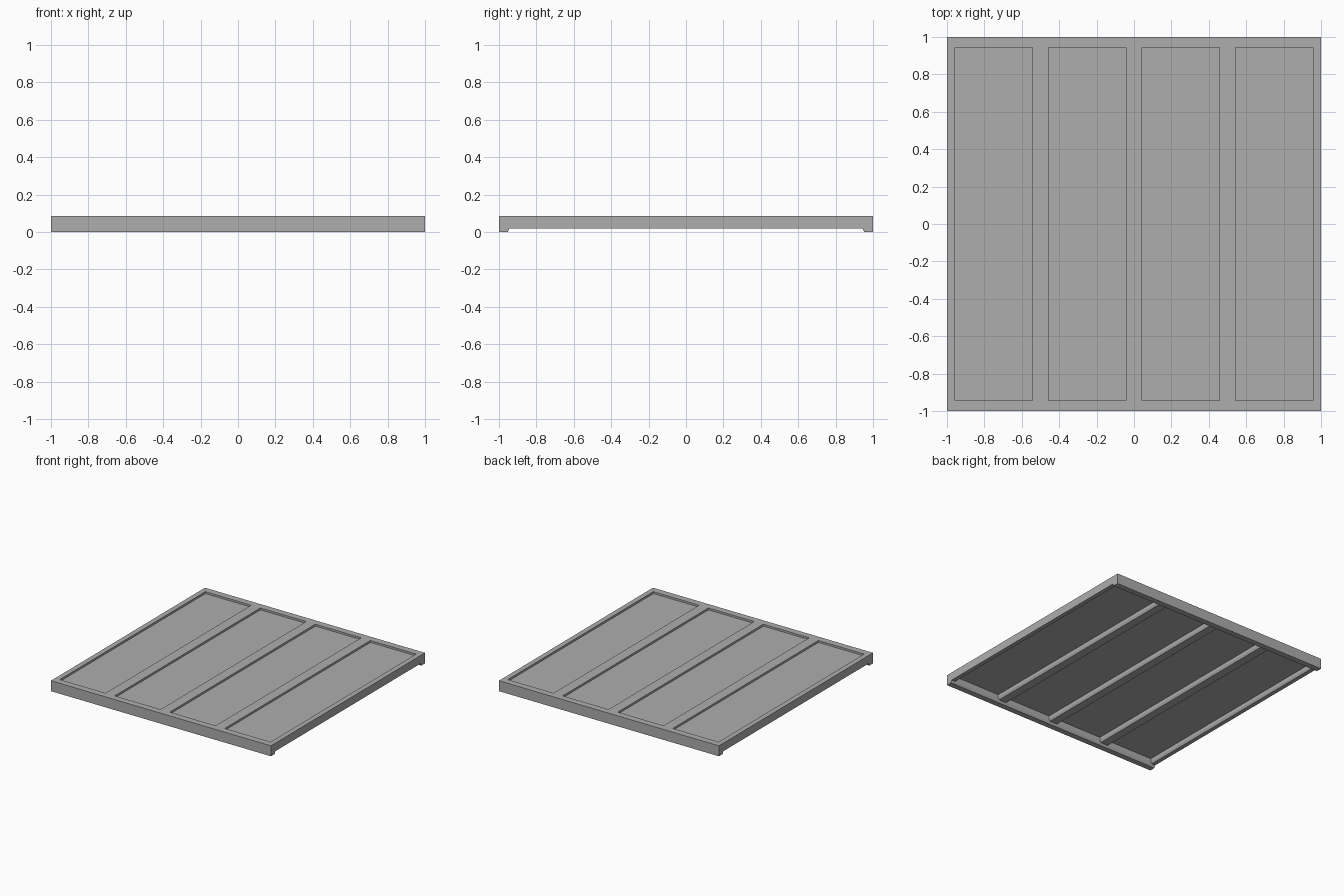
import bpy, bmesh
from mathutils import Vector

cube = bpy.data.objects.get("Cube")
if cube:
    bpy.data.objects.remove(cube, do_unlink=True)

TOP = 0.086        # top of the frame
RIB_BOTTOM = 0.02  # underside of the long ribs
INNER_Y = 0.945    # inner edge of the end beams
HALF = 0.042       # half width of a rib, full width of a side rail
CHAMFER = 0.008

grey = bpy.data.materials.new("mid_grey")
grey.diffuse_color = (0.42, 0.42, 0.42, 1)
grey.use_nodes = True
grey.node_tree.nodes["Principled BSDF"].inputs["Base Color"].default_value = (0.42, 0.42, 0.42, 1)


def extrude(name, profile, along, half_length):
    """Sweep a (side, z) profile along x or y, centred on the origin."""
    bm = bmesh.new()

    def place(s, z, t):
        return (t, s, z) if along == "x" else (s, t, z)

    face = bm.faces.new([bm.verts.new(place(s, z, -half_length)) for s, z in profile])
    out = bmesh.ops.extrude_face_region(bm, geom=[face])
    moved = [v for v in out["geom"] if isinstance(v, bmesh.types.BMVert)]
    bmesh.ops.translate(bm, verts=moved, vec=Vector(place(0, 0, 2 * half_length)))
    bmesh.ops.recalc_face_normals(bm, faces=bm.faces)
    mesh = bpy.data.meshes.new(name)
    bm.to_mesh(mesh)
    bm.free()
    mesh.materials.append(grey)
    obj = bpy.data.objects.new(name, mesh)
    bpy.context.collection.objects.link(obj)
    return obj


def edge_profile(inner, bottom, sign):
    """Section of a border bar with a bevelled lower inner edge."""
    points = [(1, bottom), (inner + CHAMFER, bottom), (inner, bottom + 0.018),
              (inner, TOP), (1, TOP)]
    return [(sign * s, z) for s, z in points]


# Deep end beams across the front and back, shallower rails on the sides
for sign, end, side in ((-1, "front", "right"), (1, "back", "left")):
    extrude(end + "_beam", edge_profile(INNER_Y, 0, sign), "x", 1)
    extrude(side + "_rail", edge_profile(1 - HALF, RIB_BOTTOM, sign), "y", INNER_Y)

# Three ribs between the bays
for i, centre in enumerate((-0.5, 0, 0.5)):
    half = [(HALF, TOP), (HALF, RIB_BOTTOM + 0.018), (HALF - CHAMFER, RIB_BOTTOM)]
    section = half + [(-s, z) for s, z in reversed(half)]
    extrude(f"rib_{i + 1}", [(centre + s, z) for s, z in section], "y", INNER_Y)

# Thin recessed panels filling the four bays
for i in range(4):
    centre = -0.75 + 0.5 * i
    left, right = centre - 0.25 + HALF, centre + 0.25 - HALF
    extrude(f"panel_{i + 1}", [(left, 0.062), (right, 0.062), (right, 0.07), (left, 0.07)],
            "y", INNER_Y)
